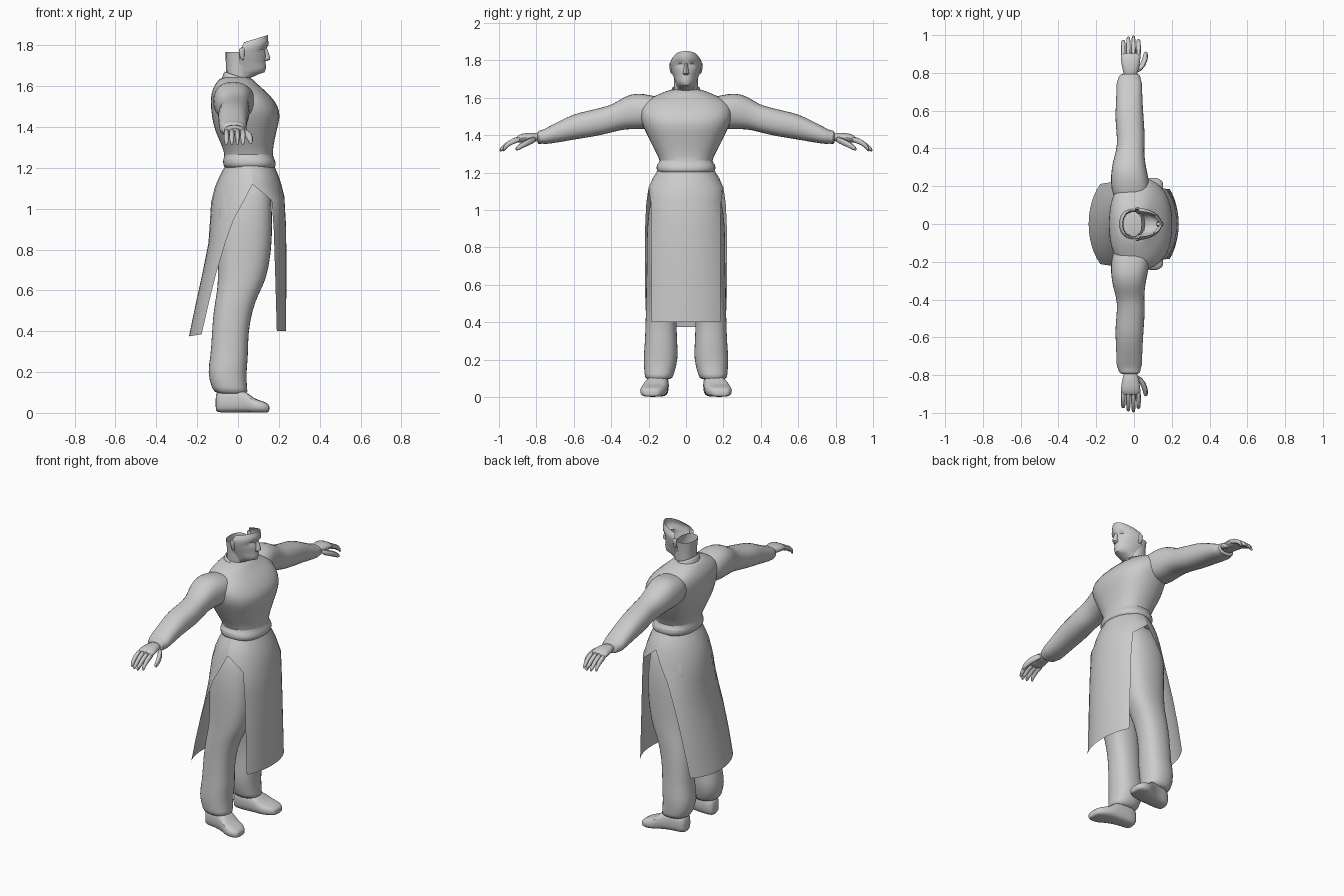
import bpy, bmesh, math
from mathutils import Vector

grey = bpy.data.materials.new("plain_grey")
grey.diffuse_color = (0.6, 0.6, 0.6, 1)


def finish(name, bm, mirror=False, smooth=1, angle=50):
    """Turn a bmesh into a named, smooth object, optionally mirrored left to right."""
    bmesh.ops.recalc_face_normals(bm, faces=bm.faces[:])
    me = bpy.data.meshes.new(name)
    bm.to_mesh(me)
    bm.free()
    me.materials.append(grey)
    ob = bpy.data.objects.new(name, me)
    bpy.context.collection.objects.link(ob)
    if smooth:
        ob.modifiers.new("Round", 'SUBSURF').levels = smooth
        ob.modifiers["Round"].render_levels = smooth
    if mirror:
        m = ob.modifiers.new("Mirror", 'MIRROR')
        m.use_axis = (False, True, False)
        m.use_mirror_merge = False
    bpy.ops.object.select_all(action='DESELECT')
    bpy.context.view_layer.objects.active = ob
    ob.select_set(True)
    bpy.ops.object.shade_smooth_by_angle(angle=math.radians(angle))
    return ob


def skin(bm, rows, closed):
    """Join neighbouring rows of vertices with quads."""
    n = len(rows[0])
    for r, s in zip(rows, rows[1:]):
        for i in range(n if closed else n - 1):
            j = (i + 1) % n
            bm.faces.new((r[i], r[j], s[j], s[i]))


def loft(name, axis, sections, n=14, power=0.85, caps=(True, True), tilt=0, **kw):
    """Sections are (position, a_min, a_max, b_min, b_max) along the axis."""
    bm = bmesh.new()
    rows = []
    for t, a0, a1, b0, b1 in sections:
        row = []
        for i in range(n):
            q = 2 * math.pi * i / n
            c, s = math.cos(q), math.sin(q)
            a = (a0 + a1) / 2 + (a1 - a0) / 2 * math.copysign(abs(c) ** power, c)
            b = (b0 + b1) / 2 + (b1 - b0) / 2 * math.copysign(abs(s) ** power, s)
            p = {'x': (t, a, b), 'y': (a, t, b), 'z': (a, b, t)}[axis]
            row.append(bm.verts.new((p[0], p[1], p[2] + tilt * p[0])))
        rows.append(row)
    skin(bm, rows, True)
    if caps[0]:
        bm.faces.new(rows[0])
    if caps[1]:
        bm.faces.new(rows[-1])
    return finish(name, bm, **kw)


def panel(name, rows, n=12, shape=None, **kw):
    """Curved sheet; rows are (z_mid, z_edge, x_mid, x_edge, half_width, arc)."""
    bm = bmesh.new()
    out = []
    for zc, ze, xc, xe, w, arc in rows:
        m = math.radians(arc)
        row = []
        for i in range(n + 1):
            q = m * (2 * i / n - 1)
            f = (math.cos(q) - math.cos(m)) / (1 - math.cos(m))
            p = Vector((xe + (xc - xe) * f, w * math.sin(q) / math.sin(m), ze + (zc - ze) * f))
            row.append(bm.verts.new(shape(p) if shape else p))
        out.append(row)
    skin(bm, out, False)
    return finish(name, bm, **kw)


# Shirt body, from hem to neck
loft("shirt_body", 'z', [
    (1.19, -.065, .18, -.15, .15), (1.215, -.075, .19, -.16, .16),
    (1.245, -.075, .18, -.16, .16), (1.26, -.065, .17, -.135, .135),
    (1.31, -.08, .175, -.165, .165), (1.38, -.115, .19, -.2, .2),
    (1.45, -.13, .21, -.235, .235), (1.5, -.135, .2, -.25, .25),
    (1.55, -.135, .165, -.25, .25), (1.59, -.125, .12, -.22, .22),
    (1.62, -.105, .085, -.14, .14), (1.65, -.08, .06, -.08, .08)], n=20)

# Sleeves with rounded shoulders and loose folds
loft("sleeves", 'y', [
    (.10, -.10, .08, 1.45, 1.60), (.19, -.125, .09, 1.43, 1.615),
    (.26, -.125, .075, 1.43, 1.63), (.33, -.115, .06, 1.43, 1.61),
    (.39, -.095, .055, 1.415, 1.565), (.45, -.09, .06, 1.40, 1.55),
    (.53, -.10, .055, 1.385, 1.53), (.60, -.10, .05, 1.375, 1.515),
    (.68, -.095, .045, 1.36, 1.475), (.755, -.095, .045, 1.35, 1.435),
    (.765, -.085, .035, 1.355, 1.43), (.79, -.08, .035, 1.35, 1.425),
    (.795, -.06, .02, 1.36, 1.415)], mirror=True)

# Hands: palm, fingers and thumb
loft("palms", 'y', [
    (.77, -.055, .015, 1.365, 1.41), (.83, -.065, .03, 1.365, 1.415),
    (.88, -.075, .038, 1.36, 1.41), (.91, -.07, .037, 1.355, 1.395)], n=10, mirror=True)
for i, tip in enumerate((.975, .995, 1.0, .98)):
    x = -.057 + i * .027
    loft("fingers_%d" % (i + 1), 'y', [
        (.88, x - .014, x + .014, 1.362, 1.4), (.93, x - .014, x + .014, 1.352, 1.385),
        (.965, x - .012, x + .012, 1.325, 1.36), (tip, x - .009, x + .009, 1.305, 1.33)],
        n=8, mirror=True)
loft("thumbs", 'y', [
    (.80, .0, .03, 1.36, 1.40), (.84, .03, .065, 1.345, 1.385),
    (.88, .045, .077, 1.325, 1.365), (.915, .052, .073, 1.31, 1.335)], n=8, mirror=True)

# Trousers
loft("trouser_legs", 'z', [
    (.09, -.105, .055, .075, .22), (.115, -.13, .045, .065, .222),
    (.2, -.152, .042, .04, .23), (.28, -.135, .052, .045, .222),
    (.38, -.13, .05, .05, .218), (.5, -.122, .07, .045, .215),
    (.59, -.105, .105, .03, .215), (.65, -.10, .14, .02, .212),
    (.78, -.10, .165, .005, .212), (.92, -.11, .172, -.005, .21),
    (1.05, -.10, .165, -.01, .195), (1.17, -.06, .16, -.01, .15)], n=16, mirror=True)

# Shoes, pointing slightly outward
loft("shoes", 'x', [
    (-.112, .105, .175, .005, .09), (-.09, .09, .195, .0, .12),
    (-.02, .09, .20, .0, .125), (.04, .095, .225, .0, .11),
    (.075, .10, .245, .0, .07), (.12, .115, .25, .0, .06),
    (.148, .14, .23, .002, .045), (.154, .155, .22, .008, .035)],
    n=12, power=.6, mirror=True)

# Long split skirt: front and back sheets that meet at the hips
panel("front_skirt", [
    (1.215, 1.215, .175, .06, .15, 90), (1.17, 1.17, .195, .065, .178, 90),
    (1.12, 1.12, .212, .07, .2, 90), (1.06, 1.04, .227, .165, .187, 60),
    (.9, .9, .236, .175, .184, 52), (.65, .65, .237, .183, .184, 50),
    (.4, .4, .235, .19, .184, 50)], smooth=0)
panel("back_skirt", [
    (1.215, 1.215, -.06, .06, .15, 90), (1.17, 1.17, -.085, .065, .178, 90),
    (1.11, 1.12, -.112, .07, .2, 90), (1.03, 1.04, -.132, .03, .212, 80),
    (.93, .95, -.138, -.02, .217, 70), (.83, .84, -.145, -.06, .22, 60),
    (.68, .69, -.175, -.105, .22, 52), (.53, .53, -.208, -.145, .218, 50),
    (.375, .385, -.24, -.178, .212, 50)], smooth=0)

# Collar, lower at the front
loft("collar", 'z', [
    (1.59, -.085, .1, -.09, .09), (1.645, -.072, .085, -.083, .083),
    (1.655, -.062, .075, -.072, .072), (1.62, -.058, .07, -.066, .066)],
    n=16, caps=(False, False), tilt=-.35)

# Neck, open at the top
loft("neck", 'z', [
    (1.58, -.055, .05, -.06, .06), (1.66, -.058, .06, -.065, .065),
    (1.72, -.06, .06, -.066, .066), (1.768, -.06, .04, -.072, .072)],
    n=14, caps=(True, False), smooth=0)


# Face mask with sunken eyes and cheeks
def sculpt(p):
    for z, y, depth in ((1.778, .032, .014), (1.715, .042, .006)):
        d = ((abs(p.y) - y) / .02) ** 2 + ((p.z - z) / .013) ** 2
        p.x -= depth * math.exp(-d)
    return p


panel("face", [
    (1.635, 1.645, .05, .03, .05, 80), (1.66, 1.672, .105, .02, .055, 90),
    (1.668, 1.685, .13, .015, .058, 90), (1.685, 1.70, .136, .01, .063, 90),
    (1.70, 1.715, .137, .005, .068, 90), (1.72, 1.73, .134, .005, .074, 90),
    (1.745, 1.745, .137, .005, .079, 90), (1.765, 1.76, .136, .005, .083, 90),
    (1.78, 1.772, .137, .008, .085, 90), (1.80, 1.785, .149, .015, .085, 90),
    (1.825, 1.80, .148, .022, .08, 90), (1.85, 1.815, .146, .03, .066, 90)],
    n=20, shape=sculpt, smooth=0)

# Nose
loft("nose", 'z', [
    (1.722, .115, .14, -.012, .012), (1.73, .115, .157, -.017, .017),
    (1.742, .115, .158, -.014, .014), (1.785, .115, .142, -.008, .008)],
    n=8, power=1, smooth=0)

# Ears
loft("ears", 'z', [
    (1.725, .018, .03, .07, .08), (1.75, .005, .032, .072, .088),
    (1.78, .002, .034, .075, .092), (1.79, .012, .03, .076, .086)],
    n=8, mirror=True)
